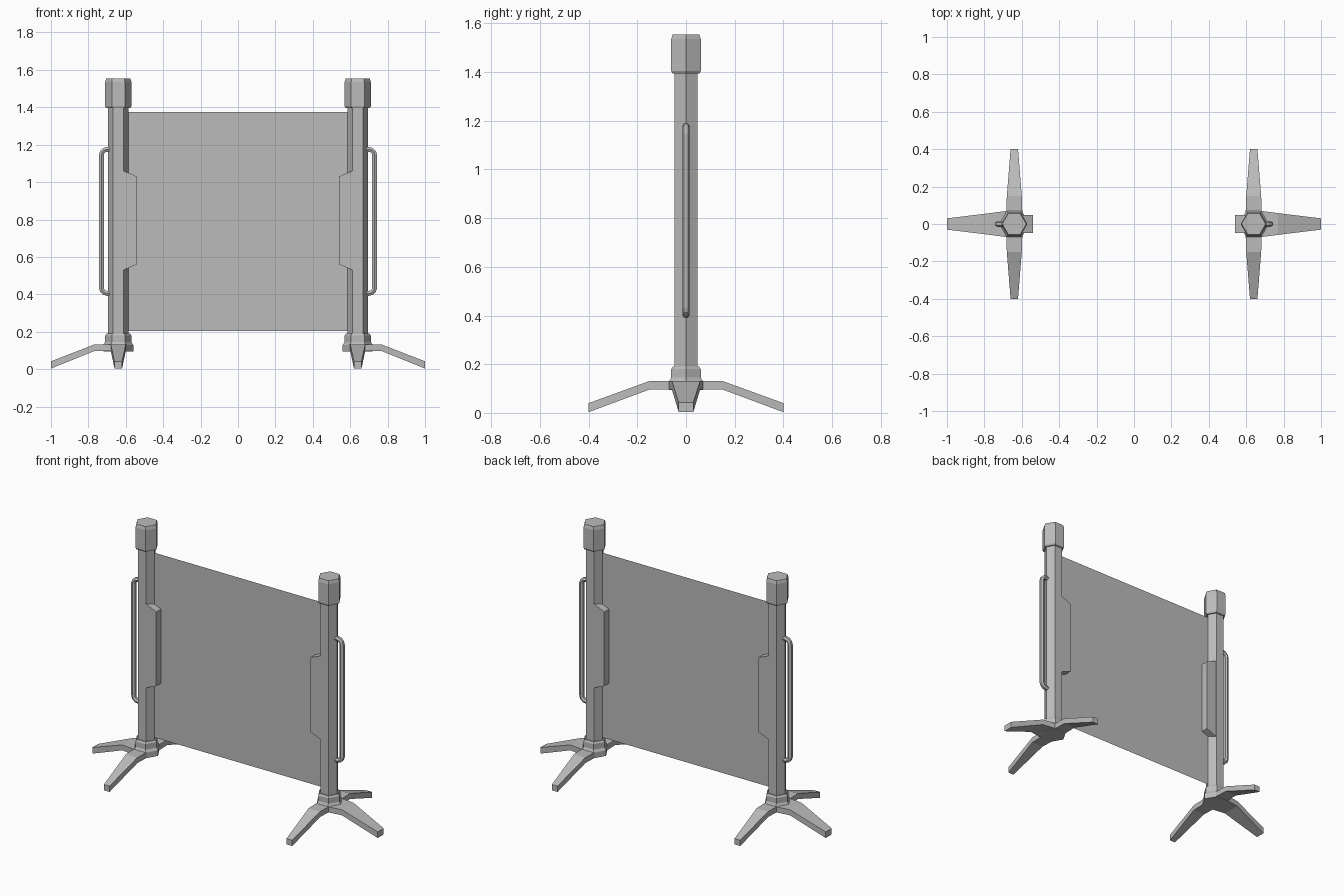
import bpy, bmesh
from math import cos, sin, pi
from mathutils import Vector

cube = bpy.data.objects.get("Cube")
if cube:
    bpy.data.objects.remove(cube, do_unlink=True)

grey = bpy.data.materials.new("neutral grey")
grey.use_nodes = True
grey.diffuse_color = (0.5, 0.5, 0.5, 1)
grey.node_tree.nodes["Principled BSDF"].inputs["Base Color"].default_value = (0.5, 0.5, 0.5, 1)

POST_X = 0.64


def add_object(name, bm):
    bmesh.ops.recalc_face_normals(bm, faces=bm.faces)
    mesh = bpy.data.meshes.new(name)
    bm.to_mesh(mesh)
    bm.free()
    mesh.materials.append(grey)
    obj = bpy.data.objects.new(name, mesh)
    bpy.context.collection.objects.link(obj)
    return obj


def loft(name, rings):
    """Skin a row of closed rings and cap both ends."""
    bm = bmesh.new()
    loops = [[bm.verts.new(p) for p in ring] for ring in rings]
    for a, b in zip(loops, loops[1:]):
        n = len(a)
        for i in range(n):
            bm.faces.new((a[i], a[(i + 1) % n], b[(i + 1) % n], b[i]))
    bm.faces.new(loops[0])
    bm.faces.new(loops[-1])
    return add_object(name, bm)


def hex_column(name, x, profile):
    """Stack hexagons (radius, height) with corners pointing along x."""
    return loft(name, [[(x + r * cos(k * pi / 3), r * sin(k * pi / 3), z)
                        for k in range(6)] for r, z in profile])


def leg(name, x, direction, sections):
    """Sections are (distance, half width, top, bottom)."""
    d = Vector(direction)
    w = Vector((-d.y, d.x, 0))
    base = Vector((x, 0, 0))
    rings = []
    for dist, half, top, bottom in sections:
        c = base + d * dist
        rings.append([c + w * s * half + Vector((0, 0, z))
                      for s, z in ((-1, bottom), (1, bottom), (1, top), (-1, top))])
    return loft(name, rings)


def handle(name, side):
    """Bent tube with rounded corners."""
    x0, x1, z0, z1, r = 0.68, 0.73, 0.405, 1.175, 0.03
    points = [(x0, z0)]
    for cz, start in ((z0 + r, -pi / 2), (z1 - r, 0)):
        for i in range(4):
            a = start + i * pi / 6
            points.append((x1 - r + r * cos(a), cz + r * sin(a)))
    points.append((x0, z1))
    curve = bpy.data.curves.new(name, "CURVE")
    curve.dimensions = "3D"
    curve.bevel_depth = 0.015
    curve.bevel_resolution = 1
    curve.use_fill_caps = True
    spline = curve.splines.new("POLY")
    spline.points.add(len(points) - 1)
    for p, (x, z) in zip(spline.points, points):
        p.co = (side * x, 0, z, 1)
    temp = bpy.data.objects.new(name + " path", curve)
    bpy.context.collection.objects.link(temp)
    bpy.context.view_layer.update()
    bm = bmesh.new()
    bm.from_mesh(temp.evaluated_get(bpy.context.evaluated_depsgraph_get()).to_mesh())
    bpy.data.objects.remove(temp, do_unlink=True)
    bpy.data.curves.remove(curve)
    for f in bm.faces:
        f.smooth = False
    return add_object(name, bm)


for label, side in (("left", 1), ("right", -1)):
    x = side * POST_X
    # Upright post, top cap, collar and hub
    hex_column(label + "_post", x, [(0.055, 0.15), (0.055, 1.42)])
    hex_column(label + "_cap", x, [(0.064, 1.395), (0.07, 1.405), (0.07, 1.535), (0.064, 1.555)])
    hex_column(label + "_base_collar", x, [(0.08, 0.095), (0.08, 0.13), (0.07, 0.145),
                                           (0.07, 0.18), (0.062, 0.19)])

    # Three splayed legs
    leg(label + "_outer_leg", x, (side, 0, 0),
        [(0, 0.07, 0.131, 0.096), (0.04, 0.07, 0.131, 0.096),
         (0.13, 0.058, 0.131, 0.096), (0.36, 0.03, 0.042, 0.003)])
    for end, sy in (("front", -1), ("back", 1)):
        leg(f"{label}_{end}_leg", x, (0, sy, 0),
            [(0, 0.045, 0.131, 0.096), (0.15, 0.04, 0.131, 0.096), (0.4, 0.02, 0.04, 0.003)])

    # Outer grab handle
    handle(label + "_handle", side)

    # Inner clamp with sloped ends that grips the sheet
    outline = [(0.635, 0.52), (0.54, 0.56), (0.54, 1.03), (0.635, 1.07)]
    loft(label + "_clamp", [[(side * px, y, pz) for px, pz in outline]
                            for y in (-0.047, 0.047)])

# Thin sheet stretched between the posts
bm = bmesh.new()
bm.faces.new([bm.verts.new((px, 0, pz)) for px, pz in
              ((-0.6, 0.205), (0.6, 0.205), (0.6, 1.375), (-0.6, 1.375))])
add_object("sheet_panel", bm)
